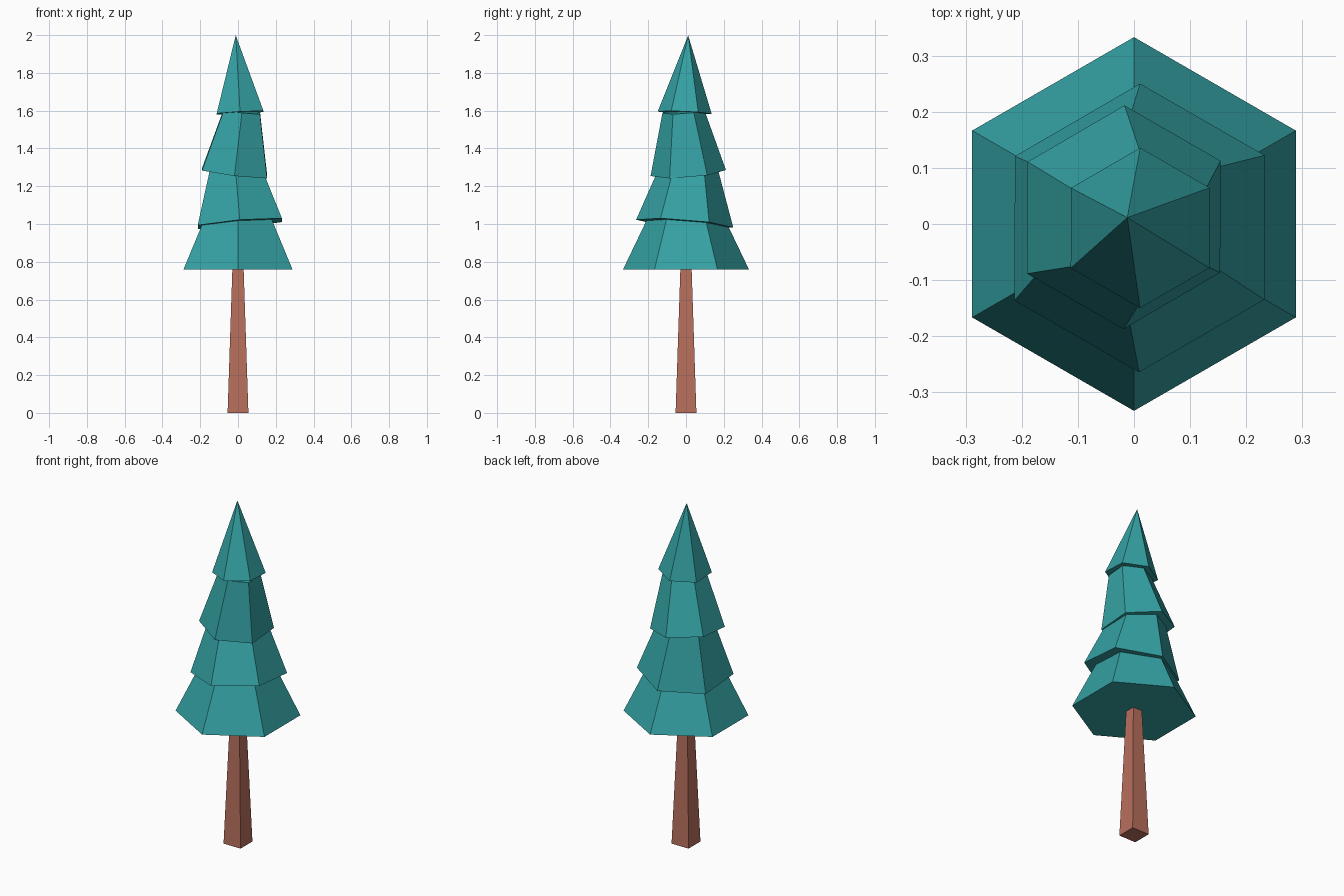
import bpy
from math import pi
from mathutils import Matrix, Vector

if "Cube" in bpy.data.objects:
    bpy.data.objects.remove(bpy.data.objects["Cube"])


def material(name, rgb):
    m = bpy.data.materials.new(name)
    m.diffuse_color = (*rgb, 1)
    m.use_nodes = True
    m.node_tree.nodes["Principled BSDF"].inputs["Base Color"].default_value = m.diffuse_color
    return m


def frustum(name, sides, r_low, r_top, height, base, up, mat, spin=0):
    """Flat-sided cone standing on its base centre, leaning along 'up'."""
    bpy.ops.mesh.primitive_cone_add(vertices=sides, radius1=r_low, radius2=r_top, depth=height)
    ob = bpy.context.object
    ob.name = name
    lean = Vector((0, 0, 1)).rotation_difference(Vector(up)).to_matrix().to_4x4()
    ob.data.transform(Matrix.Translation(base) @ lean @ Matrix.Rotation(spin, 4, 'Z')
                      @ Matrix.Translation((0, 0, height / 2)))
    ob.data.materials.append(mat)
    return ob


bark = material("bark", (0.48, 0.16, 0.11))
needles = material("needles", (0.035, 0.36, 0.37))

# Square tapered trunk
frustum("trunk", 4, 0.078, 0.042, 0.765, (0, 0, 0), (0, 0, 1), bark, pi / 4)

# Six-sided foliage tiers, alternately tilted: base radius, top radius, height, base centre, axis
tiers = [
    (0.333, 0.194, 0.29, (0, 0, 0.76), (0, 0, 1)),
    (0.258, 0.146, 0.32, (0.01, -0.007, 1.002), (-0.083, 0.08, 1)),
    (0.200, 0.111, 0.33, (-0.018, 0.012, 1.270), (0.12, -0.08, 1)),
    (0.143, 0.0, 0.411, (0.011, -0.007, 1.589), (-0.056, 0.045, 1)),
]
for i, (r1, r2, h, base, up) in enumerate(tiers, 1):
    frustum(f"foliage_tier_{i}", 6, r1, r2, h, base, up, needles)
